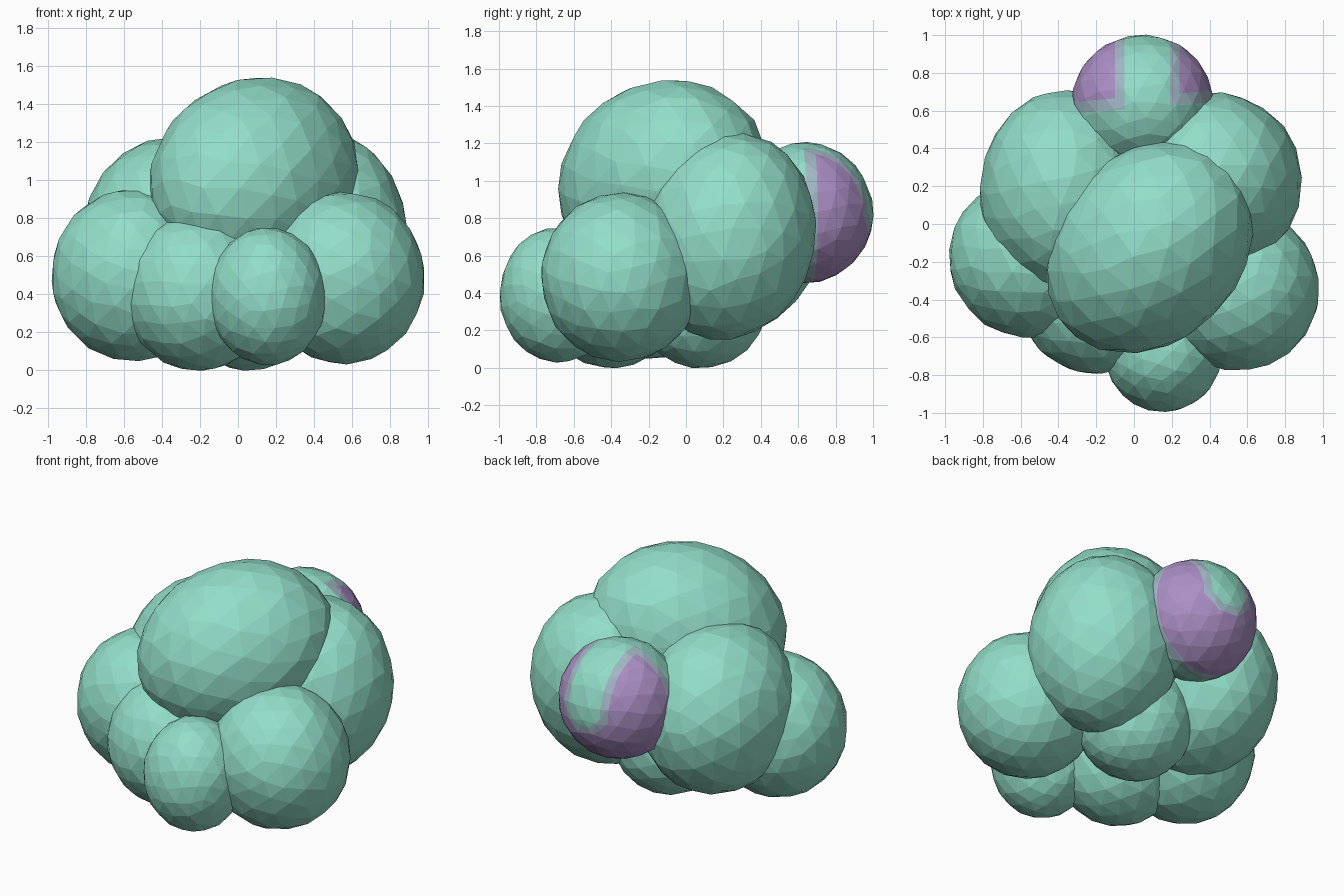
import bpy, bmesh, random
from math import radians
from mathutils import Vector, Matrix, Euler

if "Cube" in bpy.data.objects:
    bpy.data.objects.remove(bpy.data.objects["Cube"])

random.seed(7)


def material(name, rgb):
    m = bpy.data.materials.new(name)
    m.diffuse_color = (*rgb, 1)
    m.use_nodes = True
    m.node_tree.nodes["Principled BSDF"].inputs["Base Color"].default_value = m.diffuse_color
    return m


MINT = material("mint green", (0.29, 0.73, 0.58))
LILAC = material("lilac", (0.41, 0.275, 0.56))
BLEND = material("grey blue", (0.36, 0.48, 0.56))


def blob(name, centre, radii, tilt=(0, 0, 0), paint=None):
    """Faceted, slightly uneven ellipsoid."""
    bm = bmesh.new()
    bmesh.ops.create_icosphere(bm, subdivisions=3, radius=1.01)
    spin = Euler([random.uniform(0, 6) for _ in range(3)]).to_matrix()
    rot = Euler([radians(a) for a in tilt]).to_matrix()
    for v in bm.verts:
        n = spin @ v.co
        n += Vector([random.uniform(-0.035, 0.035) for _ in range(3)])
        n = n.normalized() * random.uniform(1.0, 1.016)
        v.co = rot @ (Matrix.Diagonal(radii) @ n) + Vector(centre)
    if paint:
        paint(bm)
    mesh = bpy.data.meshes.new(name)
    bm.to_mesh(mesh)
    bm.free()
    for m in (MINT, LILAC, BLEND):
        mesh.materials.append(m)
    ob = bpy.data.objects.new(name, mesh)
    bpy.context.collection.objects.link(ob)
    return ob


# Rounded stripe down the back of the rear blob, with a soft edge band
STRIPE = Vector((0.07, 0, 0.89))
SIDES = [Vector(n).normalized() for n in
         ((1, 0, 0), (-1, 0, 0), (0, 0, -1), (1, 0, -1), (-1, 0, -1))]
STRIPE_EDGES = (0.12, 0.17)
FRONT = Vector((-0.08, 1, 0)).normalized()
FRONT_EDGES = (0.61, 0.67)


def paint_patches(bm):
    def cut(co, no):
        bmesh.ops.bisect_plane(bm, geom=bm.verts[:] + bm.edges[:] + bm.faces[:],
                               plane_co=co, plane_no=no, dist=1e-5)
    for k in STRIPE_EDGES:
        for n in SIDES:
            cut(STRIPE + n * k, n)
    for k in FRONT_EDGES:
        cut(FRONT * k, FRONT)
    for f in bm.faces:
        c = f.calc_center_median()
        d = max(n.dot(c - STRIPE) for n in SIDES)
        front = FRONT.dot(c)
        if d < STRIPE_EDGES[0] or front < FRONT_EDGES[0]:
            f.material_index = 0
        elif d < STRIPE_EDGES[1] or front < FRONT_EDGES[1]:
            f.material_index = 2
        else:
            f.material_index = 1


# Crown, leaning down towards the front left
blob("top_blob", (0.08, -0.12, 1.0), (0.62, 0.495, 0.525), (0, -20, 48))
# Front ring
blob("front_left_blob", (-0.55, -0.18, 0.50), (0.43, 0.42, 0.45))
blob("front_middle_blob", (-0.21, -0.40, 0.41), (0.395, 0.39, 0.41))
blob("front_small_blob", (0.155, -0.68, 0.39), (0.31, 0.315, 0.36))
blob("front_right_blob", (0.55, -0.345, 0.485), (0.43, 0.43, 0.45))
# Back pair
blob("back_right_blob", (0.42, 0.225, 0.705), (0.47, 0.465, 0.555), (-12, 0, 0))
blob("back_left_blob", (-0.36, 0.165, 0.69), (0.455, 0.54, 0.53), (-8, 0, 0))
# Underside
blob("bottom_blob", (0.06, 0.08, 0.365), (0.36, 0.36, 0.365))
# Patched rear blob
blob("rear_blob", (0.045, 0.64, 0.83), (0.375, 0.36, 0.375), paint=paint_patches)
